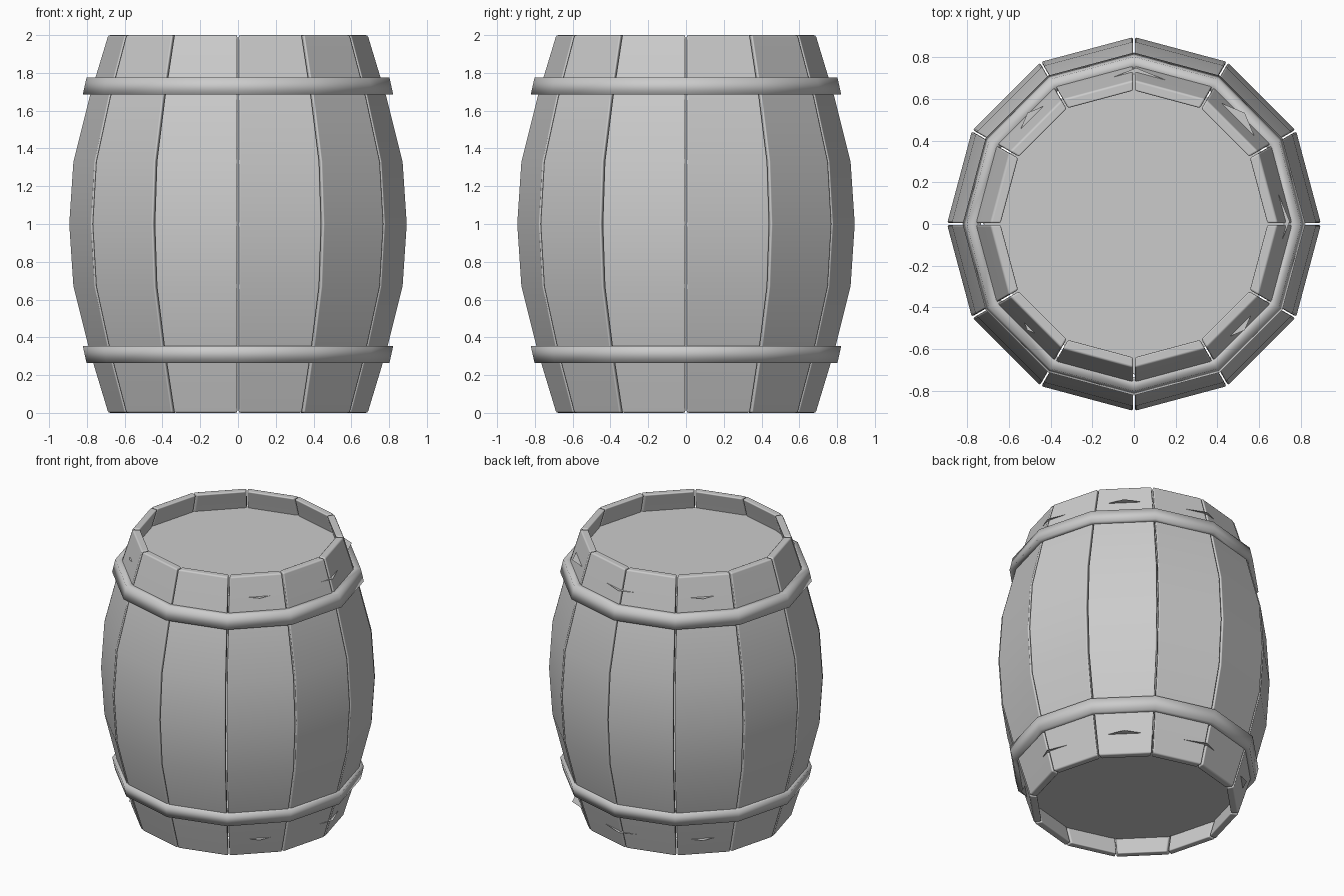
import bpy, bmesh, math
from mathutils import Matrix, Vector

if "Cube" in bpy.data.objects:
    bpy.data.objects.remove(bpy.data.objects["Cube"])

N = 12
STEP = 2 * math.pi / N
HALF = STEP / 2


def finish(bm, name, smooth=True):
    bmesh.ops.recalc_face_normals(bm, faces=bm.faces)
    mesh = bpy.data.meshes.new(name)
    bm.to_mesh(mesh)
    bm.free()
    for p in mesh.polygons:
        p.use_smooth = smooth
    ob = bpy.data.objects.new(name, mesh)
    bpy.context.collection.objects.link(ob)
    return ob


def bridge(bm, a, b):
    n = len(a)
    for i in range(n):
        j = (i + 1) % n
        bm.faces.new((a[i], a[j], b[j], b[i]))


# Staves: one bowed plank, repeated around the axis
PROFILE = [(0, 0.69), (0.33, 0.79), (0.67, 0.875), (1, 0.897),
           (1.33, 0.875), (1.67, 0.79), (2, 0.69)]
THICK, GAP = 0.052, 0.004


def stave(index):
    bm = bmesh.new()
    turn = Matrix.Rotation(HALF + index * STEP, 4, 'Z')
    rings = []
    for z, r in PROFILE:
        ring = []
        for rad, side in ((r, -1), (r, 1), (r - THICK, 1), (r - THICK, -1)):
            half_width = rad * math.sin(HALF) - GAP
            ring.append(bm.verts.new(turn @ Vector((rad * math.cos(HALF), side * half_width, z))))
        rings.append(ring)
    for a, b in zip(rings, rings[1:]):
        bridge(bm, a, b)
    bm.faces.new(rings[0])
    bm.faces.new(rings[-1])
    ob = finish(bm, f"stave_{index + 1}")
    bev = ob.modifiers.new("soft_edges", 'BEVEL')
    bev.width = 0.01
    bev.segments = 2
    bev.limit_method = 'ANGLE'
    bev.angle_limit = math.radians(40)
    bev.harden_normals = True


for i in range(N):
    stave(i)


# Hoops: tilted rectangular band swept round the twelve corners
def hoop(name, section):
    bm = bmesh.new()
    rings = [[bm.verts.new((r * math.cos(i * STEP), r * math.sin(i * STEP), z))
              for r, z in section] for i in range(N)]
    for i in range(N):
        bridge(bm, rings[i], rings[(i + 1) % N])
    finish(bm, name)


upper = [(0.802, 1.775), (0.822, 1.685), (0.755, 1.685), (0.735, 1.775)]
hoop("upper_hoop", upper)
hoop("lower_hoop", [(r, 2.04 - z) for r, z in upper])


# Heads: thin eight-sided discs whose corners just pierce the staves
def head(name, z):
    bm = bmesh.new()
    verts = [bm.verts.new((0.01 + 0.737 * math.cos(k * math.pi / 4),
                           0.012 + 0.737 * math.sin(k * math.pi / 4), z)) for k in range(8)]
    bm.faces.new(verts)
    finish(bm, name, smooth=False)


head("top_head", 1.865)
head("bottom_head", 0.13)
